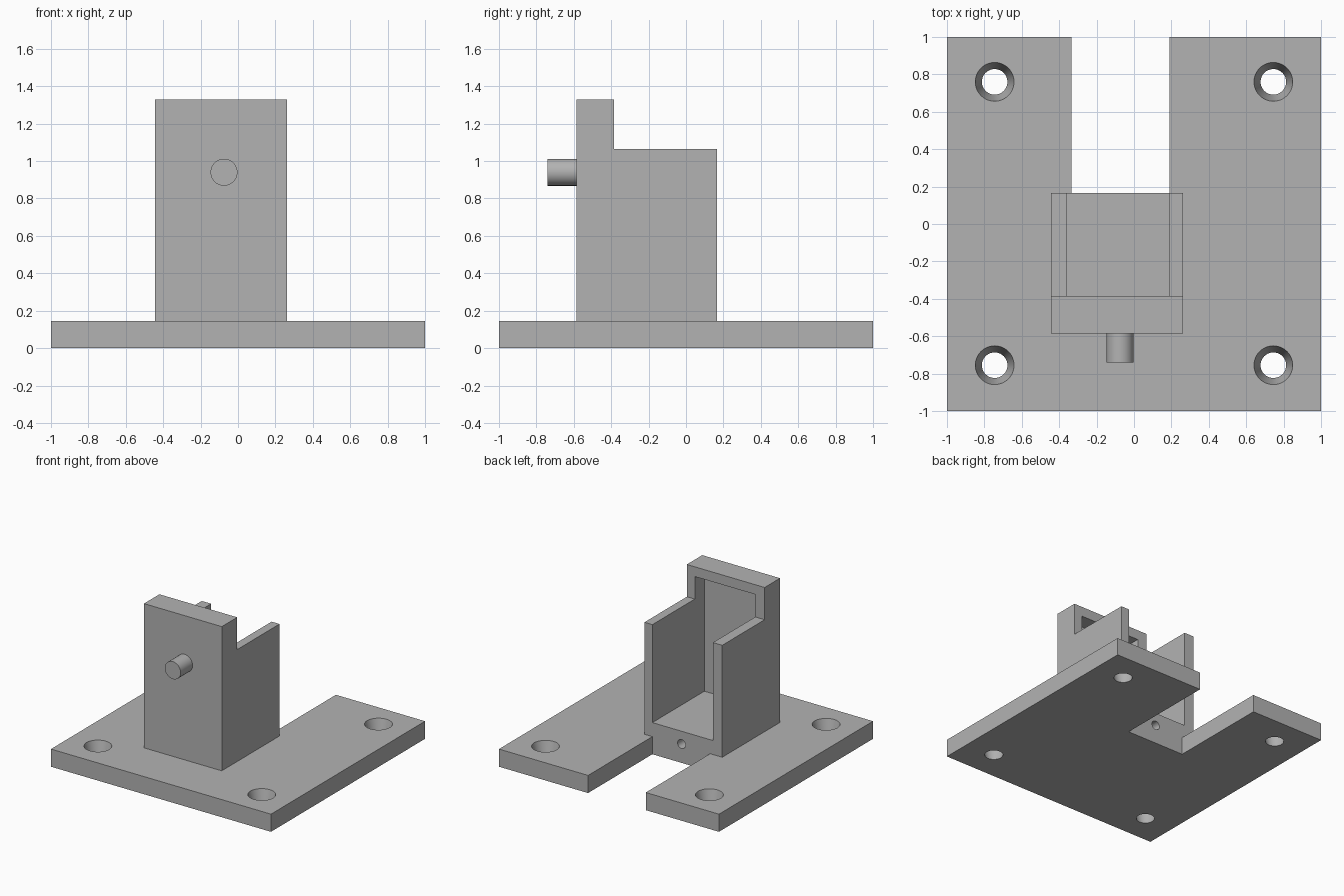
import bpy, bmesh, math
from mathutils import Vector

old = bpy.data.objects.get("Cube")
if old:
    bpy.data.objects.remove(old, do_unlink=True)

# Single grey material
grey = bpy.data.materials.new("plain_grey")
grey.use_nodes = True
GREY = (0.45, 0.45, 0.45, 1)
grey.diffuse_color = GREY
grey.node_tree.nodes["Principled BSDF"].inputs["Base Color"].default_value = GREY


def finish(bm, name):
    bmesh.ops.recalc_face_normals(bm, faces=bm.faces)
    mesh = bpy.data.meshes.new(name)
    bm.to_mesh(mesh)
    bm.free()
    mesh.materials.append(grey)
    obj = bpy.data.objects.new(name, mesh)
    bpy.context.collection.objects.link(obj)
    return obj


def extrude(name, profile, start, along):
    """Extrude a closed profile of 3D points; start offsets it, along sweeps it."""
    bm = bmesh.new()
    face = bm.faces.new([bm.verts.new(Vector(p) + Vector(start)) for p in profile])
    swept = bmesh.ops.extrude_face_region(bm, geom=[face])["geom"]
    bmesh.ops.translate(bm, vec=along, verts=[v for v in swept if isinstance(v, bmesh.types.BMVert)])
    return finish(bm, name)


def box(name, x0, x1, y0, y1, z0, z1):
    return extrude(name, [(x0, y0, z0), (x1, y0, z0), (x1, y1, z0), (x0, y1, z0)],
                   (0, 0, 0), (0, 0, z1 - z0))


def cone(name, r1, r2, depth, location, along_y=False):
    bm = bmesh.new()
    bmesh.ops.create_cone(bm, cap_ends=True, segments=48, radius1=r1, radius2=r2, depth=depth)
    obj = finish(bm, name)
    obj.location = location
    if along_y:
        obj.rotation_euler.x = math.pi / 2
    return obj


def combine(target, other, operation):
    bpy.context.view_layer.update()
    mod = target.modifiers.new(operation.lower(), "BOOLEAN")
    mod.operation, mod.object, mod.solver = operation, other, "EXACT"
    select(target)
    bpy.ops.object.modifier_apply(modifier=mod.name)
    bpy.data.objects.remove(other, do_unlink=True)


def select(obj):
    bpy.ops.object.select_all(action="DESELECT")
    obj.select_set(True)
    bpy.context.view_layer.objects.active = obj


BASE_TOP, FLOOR = 0.145, 0.26
LEFT, RIGHT = 0.262, -0.445
FRONT, BACK, STEP = -0.585, 0.165, -0.385
PIN_X = -0.075

# Base plate with a slot open to the back
base = extrude("mount_body", [(-1, -1, 0), (1, -1, 0), (1, 1, 0), (0.19, 1, 0), (0.19, BACK, 0),
                              (-0.335, BACK, 0), (-0.335, 1, 0), (-1, 1, 0)],
               (0, 0, 0), (0, 0, BASE_TOP))

# Stepped housing, hollowed into a channel with a roofed front pocket
housing = extrude("housing", [(0, FRONT, 0.05), (0, BACK, BASE_TOP), (0, BACK, 1.065),
                              (0, STEP, 1.065), (0, STEP, 1.33), (0, FRONT, 1.33)],
                  (RIGHT, 0, 0), (LEFT - RIGHT, 0, 0))
combine(housing, box("channel", -0.36, 0.19, -0.51, 0.5, FLOOR, 1.25), "DIFFERENCE")
combine(base, housing, "UNION")

# Tapered screw holes in the four corners
for x in (-0.745, 0.745):
    for y in (-0.755, 0.76):
        combine(base, cone("screw_hole", 0.0635, 0.1085, 0.185, (x, y, BASE_TOP / 2)), "DIFFERENCE")

# Small blind hole in the back of the channel floor
combine(base, cone("rear_hole", 0.036, 0.036, 0.5, (PIN_X, BACK, 0.155), True), "DIFFERENCE")

# Merge coplanar faces left by the cuts
bm = bmesh.new()
bm.from_mesh(base.data)
bmesh.ops.remove_doubles(bm, verts=bm.verts, dist=0.0001)
bmesh.ops.dissolve_limit(bm, angle_limit=0.01, verts=bm.verts, edges=bm.edges)
bm.to_mesh(base.data)
bm.free()

# Round pin on the front wall
pin = cone("front_pin", 0.072, 0.072, 0.195, (PIN_X, -0.6425, 0.94), True)

for obj in (base, pin):
    select(obj)
    bpy.ops.object.shade_smooth_by_angle(angle=math.radians(30))
